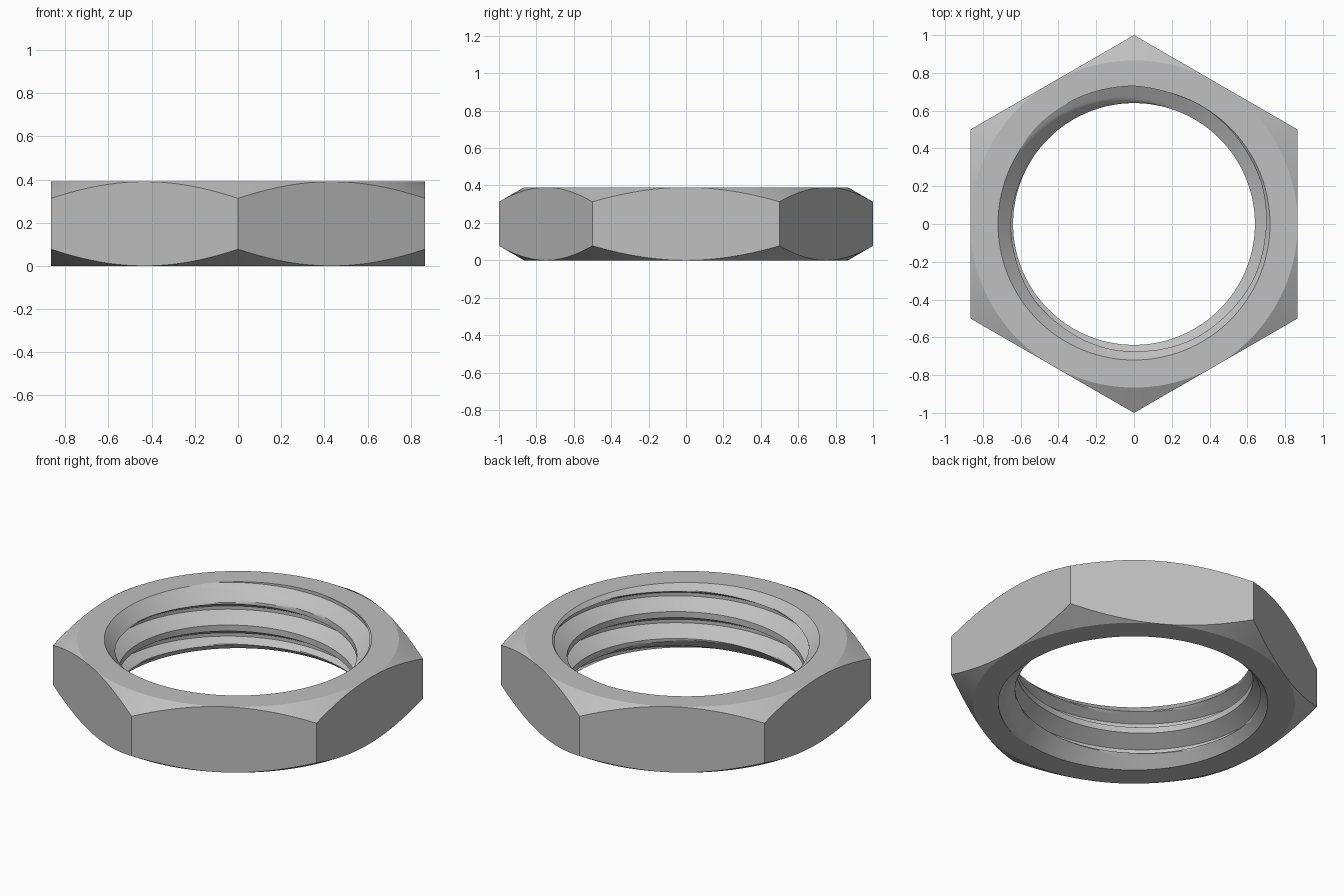
import bpy, bmesh, math

cube = bpy.data.objects.get("Cube")
if cube:
    bpy.data.objects.remove(cube, do_unlink=True)

HEIGHT = 0.39
APOTHEM = math.cos(math.radians(30))   # corner radius is 1
MINOR, MAJOR, RIM = 0.64, 0.73, 0.72
PITCH = 0.16
START = 0.34                           # groove centre height at angle zero
COLUMNS = 180
FLAT = PITCH / 16                      # half width of the groove root
FLANK = FLAT + (MAJOR - MINOR) / math.sqrt(3)


def bore_radius(z, angle):
    """Helical groove widened by a 45 degree countersink at each end."""
    lift = z - START - PITCH * angle / math.tau
    offset = abs((lift + PITCH / 2) % PITCH - PITCH / 2)
    thread = MAJOR - (offset - FLAT) * math.sqrt(3)
    thread = min(MAJOR, max(MINOR, thread))
    return max(thread, RIM - z, RIM - (HEIGHT - z))


def hex_radius(angle):
    sector = math.radians(60)
    return APOTHEM / math.cos((angle + sector / 2) % sector - sector / 2)


def thread_offsets():
    """Heights of the rows in one pitch, measured from the groove centre."""
    corners = [-FLANK, -FLAT, FLAT, FLANK, PITCH - FLANK]
    rows = []
    for a, b, steps in zip(corners, corners[1:], (8, 2, 8, 4)):
        rows += [a + (b - a) * i / steps for i in range(steps)]
    return rows


def section(angle):
    """Closed (radius, height) outline of the nut at one angle."""
    points = []
    for turn in range(-4, 2):
        for offset in thread_offsets():
            z = START + PITCH * (turn + angle / math.tau) + offset
            z = min(HEIGHT, max(0, z))
            points.append((bore_radius(z, angle), z))
    outer = hex_radius(angle)
    drop = (outer - APOTHEM) * math.tan(math.radians(30))
    points += [(APOTHEM, HEIGHT), (outer, HEIGHT - drop), (outer, drop), (APOTHEM, 0)]
    return points


# Threaded hexagonal nut, swept around the axis
bm = bmesh.new()
rings = []
for i in range(COLUMNS + 1):
    angle = math.tau * i / COLUMNS
    rings.append([bm.verts.new((r * math.cos(angle), r * math.sin(angle), z))
                  for r, z in section(angle)])
for near, far in zip(rings, rings[1:]):
    for j in range(len(near)):
        k = (j + 1) % len(near)
        bm.faces.new((near[j], near[k], far[k], far[j]))
bmesh.ops.remove_doubles(bm, verts=bm.verts, dist=0.0001)
bmesh.ops.recalc_face_normals(bm, faces=bm.faces)

mesh = bpy.data.meshes.new("hex_nut")
bm.to_mesh(mesh)
bm.free()
nut = bpy.data.objects.new("hex_nut", mesh)
bpy.context.collection.objects.link(nut)

# Plain grey metal
steel = bpy.data.materials.new("grey_steel")
steel.use_nodes = True
colour = (0.53, 0.53, 0.53, 1)
steel.diffuse_color = colour
steel.node_tree.nodes["Principled BSDF"].inputs["Base Color"].default_value = colour
mesh.materials.append(steel)

bpy.ops.object.select_all(action="DESELECT")
nut.select_set(True)
bpy.context.view_layer.objects.active = nut
bpy.ops.object.shade_smooth_by_angle(angle=math.radians(25))
